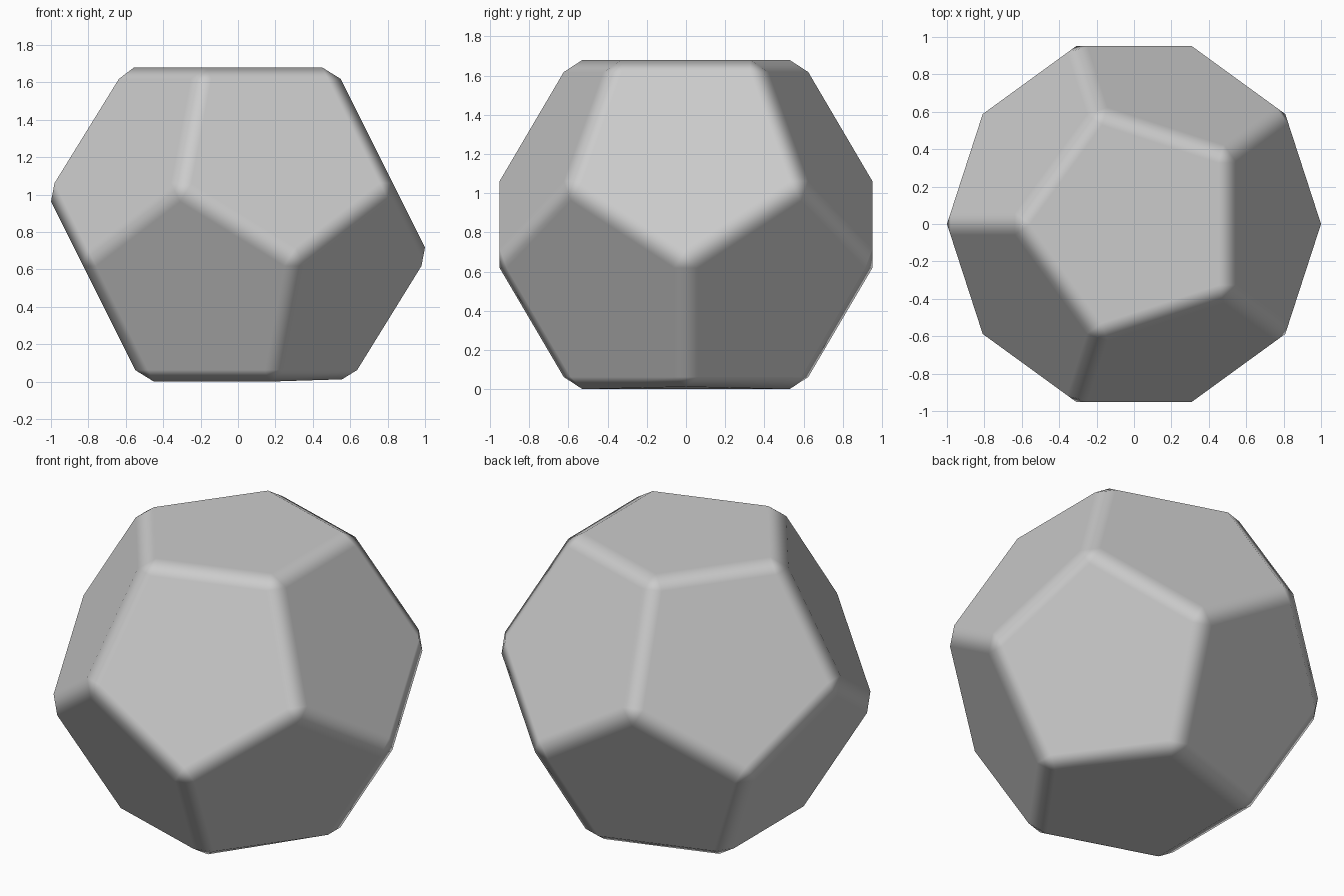
import bpy, bmesh
from math import pi, cos, sin, sqrt

if "Cube" in bpy.data.objects:
    bpy.data.objects.remove(bpy.data.objects["Cube"])

PHI = (1 + sqrt(5)) / 2
S = 1.038            # radius of the sharp equator corners
INSET = 0.069        # chamfer width measured on each face
HALF = S * PHI / 2   # half height
EQ = S * 0.191       # equator corner offset from mid height

bm = bmesh.new()


def ring(radius, z, start):
    return [bm.verts.new((radius * cos(start + k * 2 * pi / 5),
                          radius * sin(start + k * 2 * pi / 5), z)) for k in range(5)]


# Four rings of corners, from the top face to the bottom face
top = ring(S / PHI, 2 * HALF, pi)
upper = ring(S, HALF + EQ, pi)
lower = ring(S, HALF - EQ, pi * 1.2)
base = ring(S / PHI, 0, pi * 1.2)

# Twelve pentagons
bm.faces.new(top)
bm.faces.new(base[::-1])
for k in range(5):
    n = (k + 1) % 5
    bm.faces.new((top[k], upper[k], lower[k], upper[n], top[n]))
    bm.faces.new((base[k], base[n], lower[n], upper[n], lower[k]))
bmesh.ops.recalc_face_normals(bm, faces=bm.faces[:])

# Chamfer every edge, then lift the one slightly raised base corner
bmesh.ops.bevel(bm, geom=bm.edges[:], offset=INSET, offset_type='OFFSET',
                segments=1, profile=0.5, affect='EDGES')
corner = max((v for v in bm.verts if v.co.z < 0.01), key=lambda v: v.co.x)
corner.co.z += 0.012

for f in bm.faces:
    f.smooth = True
mesh = bpy.data.meshes.new("dodecahedron")
bm.to_mesh(mesh)
bm.free()
body = bpy.data.objects.new("dodecahedron", mesh)
bpy.context.collection.objects.link(body)

# Flat-looking pentagons with soft chamfers
wn = body.modifiers.new("weighted_normals", 'WEIGHTED_NORMAL')
wn.mode = 'FACE_AREA'
wn.weight = 100
